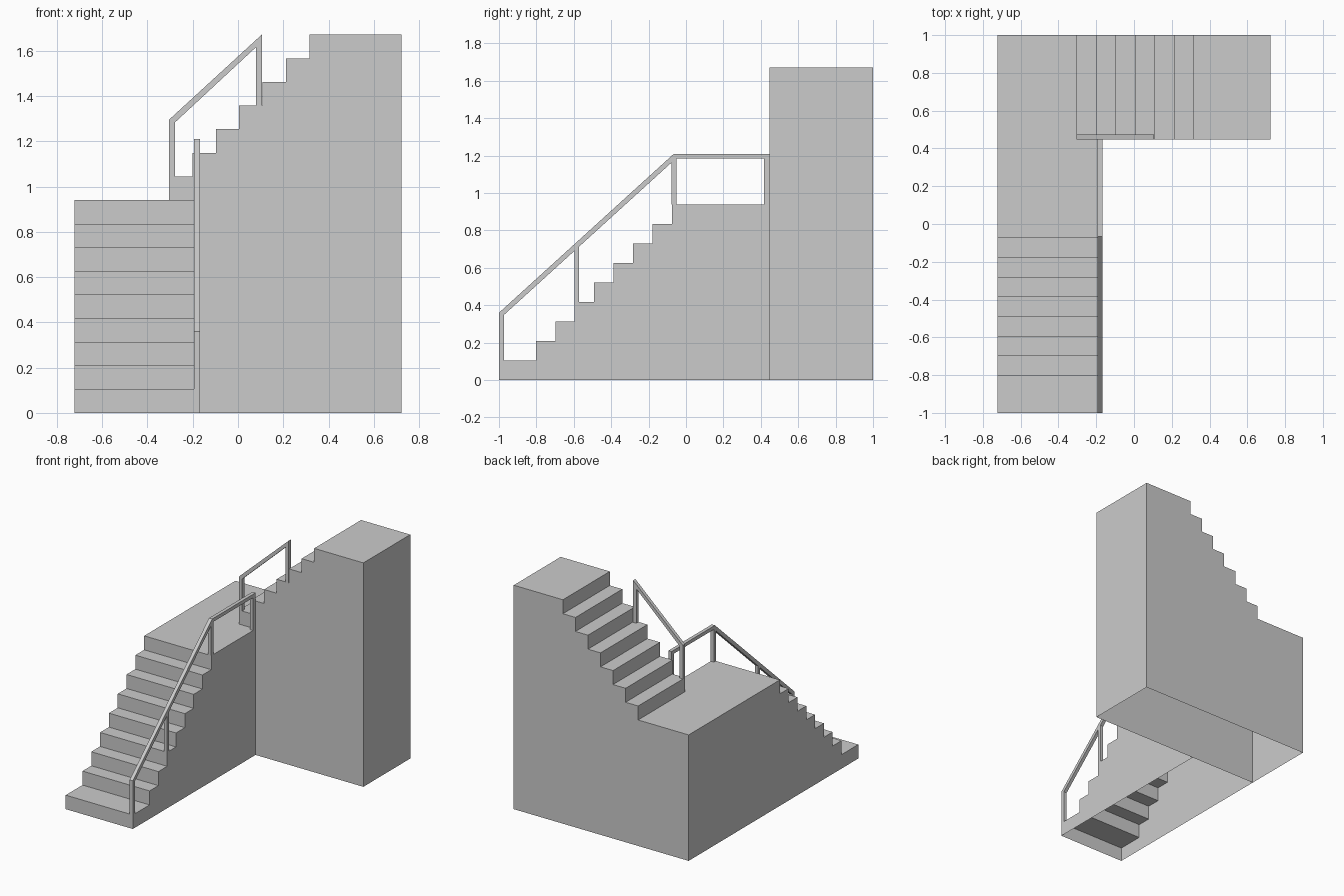
import bpy, bmesh

if "Cube" in bpy.data.objects:
    bpy.data.objects.remove(bpy.data.objects["Cube"])

W = 0.722          # half width of the whole stair
INNER = -0.168     # open side of the lower flight
FRONT = 0.447      # front wall of the upper flight
T = 0.026          # handrail bar thickness
R = 0.94 / 9       # riser height
Z = 0.94           # landing height


def prism(name, outline, place, a, b, open_edges=()):
    """Extrude a 2D outline from a to b; edges listed in open_edges get no wall."""
    bm = bmesh.new()
    va = [bm.verts.new(place(u, z, a)) for u, z in outline]
    vb = [bm.verts.new(place(u, z, b)) for u, z in outline]
    n = len(outline)
    bm.faces.new(va)
    bm.faces.new(vb[::-1])
    for i in range(n):
        if i not in open_edges:
            j = (i + 1) % n
            bm.faces.new((va[j], va[i], vb[i], vb[j]))
    bmesh.ops.recalc_face_normals(bm, faces=bm.faces)
    me = bpy.data.meshes.new(name)
    bm.to_mesh(me)
    bm.free()
    ob = bpy.data.objects.new(name, me)
    bpy.context.collection.objects.link(ob)
    return ob


def along_y(u, z, d):
    return (d, u, z)


def along_x(u, z, d):
    return (u, d, z)


def steps(risers, z0):
    """Zigzag of riser positions climbing from z0."""
    pts = []
    for i, u in enumerate(risers):
        pts += [(u, z0 + i * R), (u, z0 + (i + 1) * R)]
    return pts


# lower flight with landing: hollow, open underneath and towards the upper flight
low = steps([-1] + [-0.803 + 0.104 * i for i in range(8)], 0)
low += [(FRONT, Z), (FRONT, 0)]
n = len(low)
prism("lower_flight", low, along_y, -W, INNER, (n - 1, n - 2 - 0))

# upper flight: hollow, open underneath
up = [(-W, 0), (-W, Z)] + steps([-0.305 + 0.1035 * i for i in range(7)], Z)
up += [(W, Z + 7 * R), (W, 0)]
prism("upper_flight", up, along_x, FRONT, 1, (len(up) - 1,))


# lower handrail: sloped bar, level bar over the landing, four posts
def under(y):
    return 0.36 + 0.909 * (y + 1) - 0.036


Y2, Y3, Y4 = -0.597, -0.077, FRONT - T - 0.004
TOP = 1.21
rail = [(-1, R), (-1, 0.36), (-0.065, TOP), (FRONT, TOP), (FRONT, Z), (Y4, Z),
        (Y4, TOP - T), (Y3 + T, TOP - T), (Y3 + T, Z), (Y3, Z), (Y3, under(Y3)),
        (Y2 + T, under(Y2 + T)), (Y2 + T, 4 * R), (Y2, 4 * R), (Y2, under(Y2)),
        (T - 1, under(T - 1)), (T - 1, R)]
prism("lower_handrail", rail, along_y, INNER - T, INNER)

# upper handrail: sloped bar on two posts
X1, X2 = -0.305, 0.105
Z1, Z2 = 1.295, Z + 7 * R
S = (Z2 - Z1) / (X2 - X1)
rail = [(X1, Z + R), (X1, Z1), (X2, Z2), (X2, Z + 4 * R), (X2 - T, Z + 4 * R),
        (X2 - T, Z2 - T * S - 0.032), (X1 + T, Z1 + T * S - 0.036), (X1 + T, Z + R)]
prism("upper_handrail", rail, along_x, FRONT, FRONT + T)
